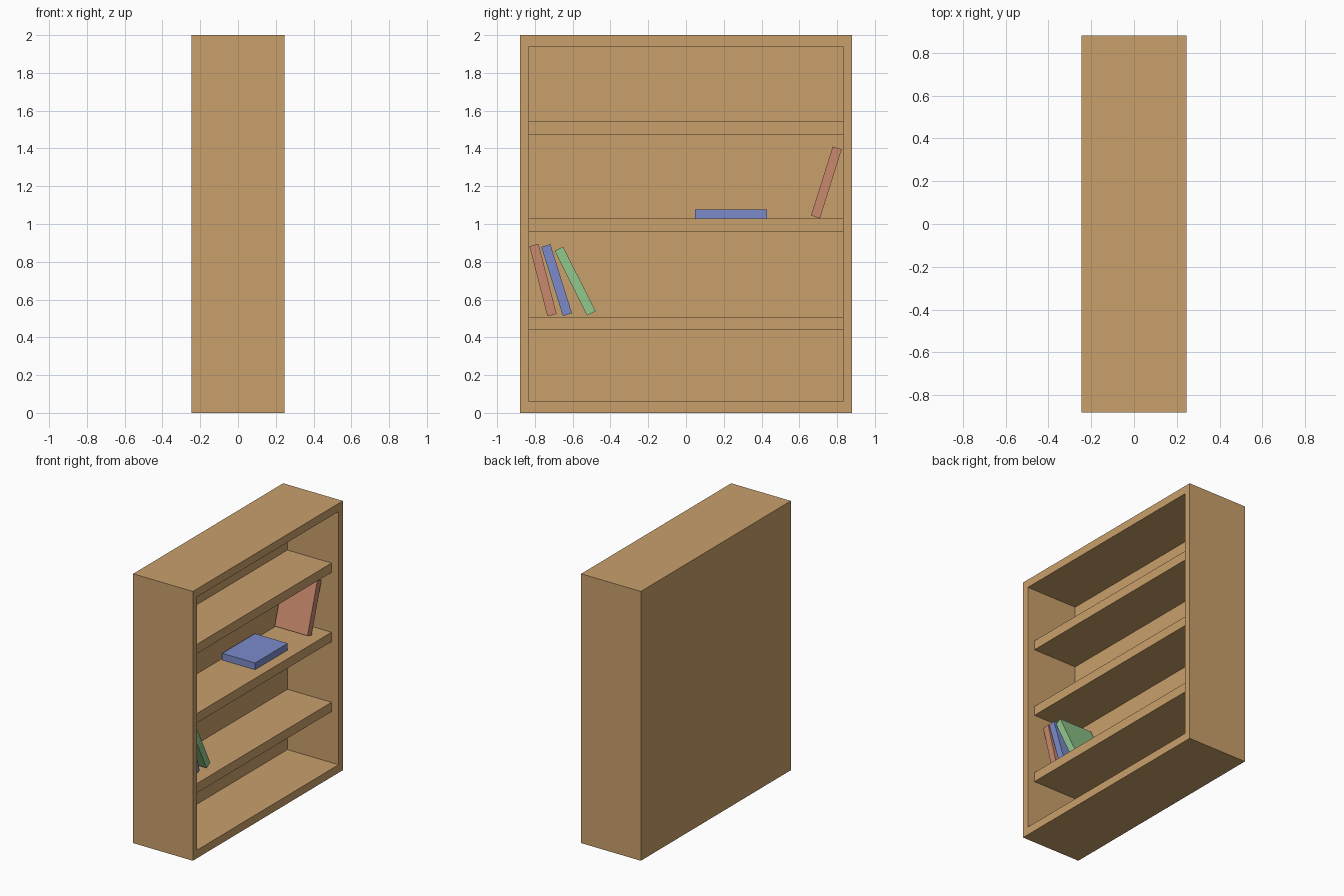
import bpy, bmesh
from math import radians
from mathutils import Matrix

if "Cube" in bpy.data.objects:
    bpy.data.objects.remove(bpy.data.objects["Cube"])


def material(name, rgb):
    m = bpy.data.materials.new(name)
    m.diffuse_color = (*rgb, 1)
    m.use_nodes = True
    m.node_tree.nodes["Principled BSDF"].inputs["Base Color"].default_value = m.diffuse_color
    return m


WOOD = material("wood", (0.584, 0.352, 0.150))
RED = material("red_cover", (0.58, 0.25, 0.155))
BLUE = material("blue_cover", (0.20, 0.26, 0.60))
GREEN = material("green_cover", (0.29, 0.58, 0.27))


def box_mesh(size):
    bm = bmesh.new()
    bmesh.ops.create_cube(bm, size=1, matrix=Matrix.Diagonal((*size, 1)))
    return bm


def add_object(name, bm, loc, mat, tilt=0):
    me = bpy.data.meshes.new(name)
    bm.to_mesh(me)
    bm.free()
    me.materials.append(mat)
    ob = bpy.data.objects.new(name, me)
    ob.location = loc
    ob.rotation_euler.x = radians(tilt)
    bpy.context.collection.objects.link(ob)
    return ob


# case: solid block with its +x face inset and pushed back to form the open cabinet
DEPTH, WIDTH, HEIGHT = 0.49, 1.76, 2.0
INNER_Y, BACK_X, SHELF_X = 0.83, -0.175, 0.187
bm = box_mesh((DEPTH, WIDTH, HEIGHT))
opening = next(f for f in bm.faces if f.normal.x > 0.9)
bmesh.ops.inset_individual(bm, faces=[opening], thickness=0.04)
for v in opening.verts:
    v.co.y = INNER_Y if v.co.y > 0 else -INNER_Y
    v.co.z = 0.94 if v.co.z > 0 else -0.94
inner = bmesh.ops.extrude_discrete_faces(bm, faces=[opening])["faces"][0]
for v in inner.verts:
    v.co.x = BACK_X
bmesh.ops.recalc_face_normals(bm, faces=bm.faces)
add_object("case", bm, (0, 0, HEIGHT / 2), WOOD)

# shelves, set back slightly from the case edge
for i, z in enumerate((0.473, 0.993, 1.507)):
    bm = box_mesh((SHELF_X - BACK_X, 2 * INNER_Y, 0.07))
    add_object(f"shelf_{i + 1}", bm, ((SHELF_X + BACK_X) / 2, 0, z), WOOD)

# books: centre y, centre z, tilt about x, cover
BOOKS = [
    ("lower_red_book", -0.757, 0.703, 14.4, RED),
    ("lower_blue_book", -0.685, 0.703, 17.4, BLUE),
    ("lower_green_book", -0.587, 0.698, 26.6, GREEN),
    ("leaning_red_book", 0.743, 1.220, -17.5, RED),
    ("flat_blue_book", 0.238, 1.053, 90, BLUE),
]
for name, y, z, tilt, mat in BOOKS:
    add_object(name, box_mesh((0.27, 0.05, 0.383)), (-0.027, y, z), mat, tilt)
